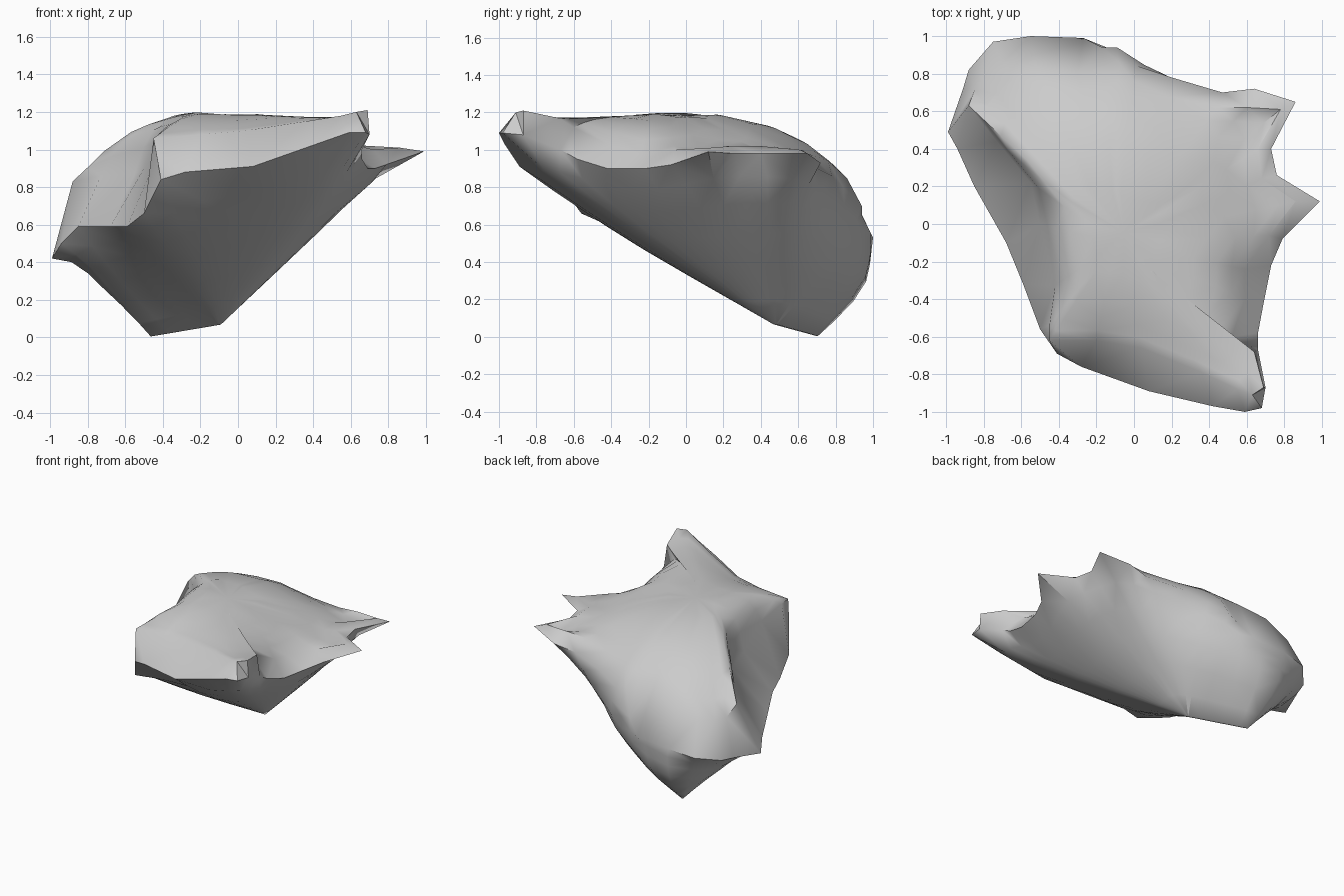
import bpy
import bmesh
from math import radians, sin, pi
from mathutils import Vector

cube = bpy.data.objects.get("Cube")
if cube:
    bpy.data.objects.remove(cube, do_unlink=True)

# Widest outline of the boulder, clockwise from the left tip
RIM = [
    (-.99, .49, .42), (-.91, .72, .45), (-.88, .82, .46), (-.75, .97, .5),
    (-.55, 1, .53), (-.27, .99, .55), (-.17, .94, .65), (-.09, .94, .7),
    (.02, .84, .8), (.2, .78, .86), (.47, .7, .9), (.64, .72, .93),
    (.86, .65, .98), (.73, .4, .98), (.76, .26, .98), (.99, .12, .99),
    (.79, -.08, .92), (.73, -.22, .9), (.69, -.42, .9), (.66, -.58, .95),
    (.66, -.67, 1), (.7, -.87, 1.08), (.68, -.98, 1.09), (.59, -1, 1.09),
    (.42, -.97, 1.03), (.08, -.89, .91), (-.28, -.76, .88), (-.41, -.69, .84),
    (-.5, -.56, .66), (-.59, -.32, .59), (-.68, -.1, .59), (-.85, .2, .59),
    (-.94, .4, .5),
]

# Edge of the upper plateau, matching the outline point by point
CREST = [
    (-.88, .63, .83), (-.85, .71, .75), (-.8, .78, .74), (-.7, .86, .74),
    (-.52, .84, .86), (-.3, .8, .91), (-.15, .8, .91), (-.08, .86, .85),
    (0, .76, .94), (.18, .68, .97), (.44, .62, .99), (.6, .62, 1),
    (.78, .61, 1), (.66, .4, 1.02), (.68, .24, 1.02), (.86, .12, 1.01),
    (.72, -.06, 1), (.59, -.24, .98), (.59, -.4, 1.02), (.52, -.6, 1.12),
    (.64, -.68, 1.17), (.69, -.87, 1.21), (.63, -.91, 1.2), (.55, -.88, 1.18),
    (.36, -.79, 1.15), (.04, -.66, 1.1), (-.2, -.62, 1.08), (-.45, -.62, 1.06),
    (-.45, -.54, 1.05), (-.42, -.33, .99), (-.5, 0, .9), (-.55, .22, .87),
    (-.73, .44, .86),
]

KEEL_BACK = Vector((-.46, .7, 0))
KEEL_FRONT = Vector((-.1, .48, .06))
CENTRE = Vector((-.1, -.1, 0))


def dome_height(x, y):
    """Gentle crown of the plateau, rising again at the front corner."""
    crown = 1.2 - .3 * (x + .14) ** 2 - .25 * (y + .05) ** 2
    return crown + .55 * max(0, x) * max(0, -y)


def plateau_ring(scale, blend):
    """Crest outline pulled inwards and lifted towards the crown."""
    ring = []
    for point in CREST:
        start = Vector(point)
        p = CENTRE.lerp(start, scale)
        p.z = start.z + (dome_height(p.x, p.y) - start.z) * blend
        ring.append(p)
    return ring


def rounded(ring, passes):
    """Wear the spikes and notches off a closed ring."""
    for _ in range(passes):
        following = ring[1:] + ring[:1]
        ring = [(ring[i - 1] + p * 2 + following[i]) / 4
                for i, p in enumerate(ring)]
    return ring


def underside_ring(fraction):
    """Worn outline drawn down towards the nearest place on the keel."""
    ring = []
    axis = KEEL_FRONT - KEEL_BACK
    for start in rounded([Vector(p) for p in RIM], 1 + round(9 * fraction)):
        along = (start - KEEL_BACK).dot(axis) / axis.length_squared
        keel = KEEL_BACK.lerp(KEEL_FRONT, min(max(along, 0), 1))
        p = start.lerp(keel, fraction)
        outward = Vector((start.x - keel.x, start.y - keel.y, 0)).normalized()
        bulge = .02 + .12 * max(0, outward.y)
        p += outward * bulge * sin(pi * fraction)
        p.z -= .06 * max(0, -start.y) * sin(pi * fraction ** .5)
        ring.append(p)
    return ring


def loft(bm, rings):
    """Skin a stack of closed rings and cap both ends."""
    loops = [[bm.verts.new(p) for p in ring] for ring in rings]
    for lower, upper in zip(loops, loops[1:]):
        for i in range(len(lower)):
            j = (i + 1) % len(lower)
            bm.faces.new((lower[i], lower[j], upper[j], upper[i]))
    for loop in (loops[0], loops[-1]):
        middle = bm.verts.new(sum((v.co for v in loop), Vector()) / len(loop))
        for i in range(len(loop)):
            bm.faces.new((loop[i - 1], loop[i], middle))


# Boulder body from the keel up to the crown
bm = bmesh.new()
rings = [underside_ring(f) for f in (.99, .85, .65, .45, .28, .13)]
rings += [[Vector(p) for p in RIM], [Vector(p) for p in CREST]]
rings += [plateau_ring(s, b) for s, b in ((.9, .5), (.78, .8), (.6, .95), (.3, 1))]
loft(bm, rings)
bmesh.ops.triangulate(bm, faces=bm.faces[:])
bmesh.ops.recalc_face_normals(bm, faces=bm.faces[:])
mesh = bpy.data.meshes.new("boulder")
bm.to_mesh(mesh)
bm.free()
boulder = bpy.data.objects.new("boulder", mesh)
bpy.context.collection.objects.link(boulder)

# Plain stone colour
stone = bpy.data.materials.new("stone_grey")
stone.use_nodes = True
colour = (.6, .6, .6, 1)
stone.diffuse_color = colour
stone.node_tree.nodes["Principled BSDF"].inputs["Base Color"].default_value = colour
mesh.materials.append(stone)

# Soft faces with crisp breaks
bpy.ops.object.select_all(action="DESELECT")
boulder.select_set(True)
bpy.context.view_layer.objects.active = boulder
bpy.ops.object.shade_smooth_by_angle(angle=radians(50))
